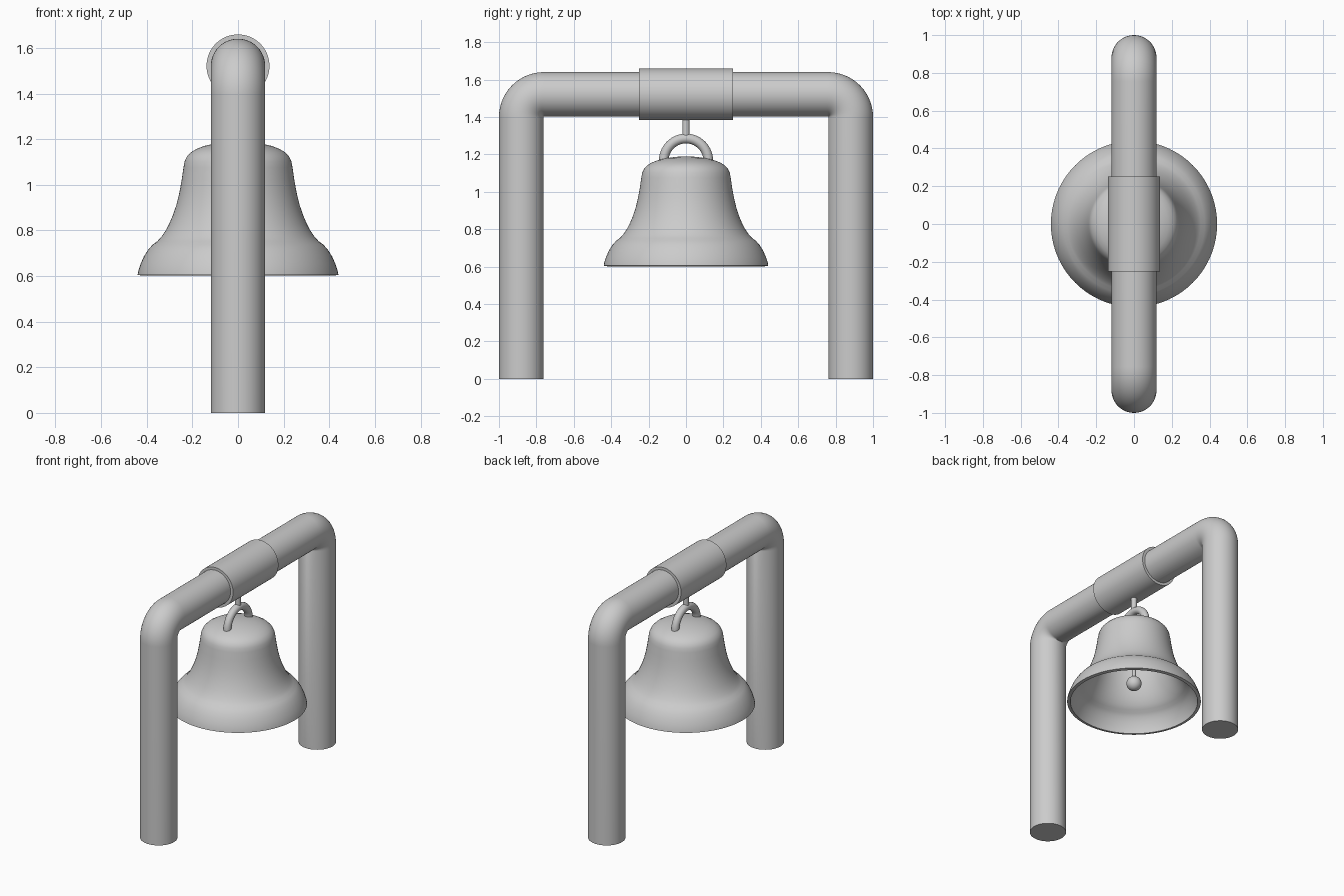
import bpy, bmesh, math
from mathutils import Vector

if "Cube" in bpy.data.objects:
    bpy.data.objects.remove(bpy.data.objects["Cube"])


def finish(name, bm, wall=0, angle=35):
    me = bpy.data.meshes.new(name)
    bm.to_mesh(me)
    bm.free()
    ob = bpy.data.objects.new(name, me)
    bpy.context.collection.objects.link(ob)
    bpy.ops.object.select_all(action='DESELECT')
    ob.select_set(True)
    bpy.context.view_layer.objects.active = ob
    if wall:
        mod = ob.modifiers.new("wall", 'SOLIDIFY')
        mod.thickness, mod.offset = wall, -1
        bpy.ops.object.modifier_apply(modifier=mod.name)
    bpy.ops.object.shade_smooth_by_angle(angle=math.radians(angle))
    return ob


def bridge(bm, a, b):
    n = len(a)
    for i in range(n):
        j = (i + 1) % n
        bm.faces.new((a[i], a[j], b[j], b[i]))


def tube(name, path, radius, sides=48):
    """Capped round tube swept along (y, z) points in the x = 0 plane."""
    pts = [Vector((0, y, z)) for y, z in path]
    bm = bmesh.new()
    rings = []
    x = Vector((1, 0, 0))
    for i, p in enumerate(pts):
        t = (pts[min(i + 1, len(pts) - 1)] - pts[max(i - 1, 0)]).normalized()
        n = t.cross(x)
        angles = [2 * math.pi * k / sides for k in range(sides)]
        rings.append([bm.verts.new(p + radius * (math.cos(a) * x + math.sin(a) * n))
                      for a in angles])
    for a, b in zip(rings, rings[1:]):
        bridge(bm, a, b)
    bm.faces.new(rings[0])
    bm.faces.new(rings[-1])
    bmesh.ops.recalc_face_normals(bm, faces=bm.faces)
    return finish(name, bm)


def arc(cy, cz, r, start, end, steps):
    return [(cy + r * math.cos(math.radians(start + (end - start) * i / steps)),
             cz + r * math.sin(math.radians(start + (end - start) * i / steps)))
            for i in range(steps + 1)]


# Bent tube frame: two legs joined by a crossbar
half = [(0.881, 0), (0.881, 1.395)] + arc(0.76, 1.4, 0.121, 0, 90, 14) + [(0.755, 1.521)]
tube("frame", half + [(-y, z) for y, z in reversed(half)], 0.119)

# Sleeve around the crossbar
tube("crossbar_sleeve", [(-0.252, 1.521), (0.252, 1.521)], 0.138, 64)

# Hanging pin and loop on the bell crown
tube("hanger_pin", [(0, 1.28), (0, 1.42)], 0.019, 24)
tube("crown_loop", [(0.119, 1.12)] + arc(0, 1.166, 0.119, 0, 180, 28) + [(-0.119, 1.12)],
     0.026, 20)

# Bell shell, turned from its outer profile
profile = [(0.44, 0.605), (0.437, 0.622), (0.428, 0.65), (0.413, 0.685), (0.394, 0.715),
           (0.374, 0.738), (0.353, 0.753), (0.335, 0.773), (0.318, 0.798), (0.303, 0.826),
           (0.286, 0.865), (0.27, 0.912), (0.257, 0.965), (0.247, 1.02), (0.239, 1.075),
           (0.234, 1.102), (0.224, 1.124), (0.207, 1.142), (0.182, 1.157), (0.148, 1.17),
           (0.105, 1.18), (0.055, 1.187)]
bm = bmesh.new()
sides = 72
rings = [[bm.verts.new((r * math.cos(2 * math.pi * k / sides),
                        r * math.sin(2 * math.pi * k / sides), z)) for k in range(sides)]
         for r, z in profile]
for lower, upper in zip(rings, rings[1:]):
    bridge(bm, lower, upper)
top = bm.verts.new((0, 0, 1.19))
for k in range(sides):
    bm.faces.new((rings[-1][k], rings[-1][(k + 1) % sides], top))
finish("bell", bm, wall=0.022)

# Clapper rod and ball inside the bell
tube("clapper_rod", [(0, 0.74), (0, 1.18)], 0.012, 16)
bm = bmesh.new()
bmesh.ops.create_uvsphere(bm, u_segments=32, v_segments=16, radius=0.05)
finish("clapper_ball", bm).location = (0, 0, 0.74)
